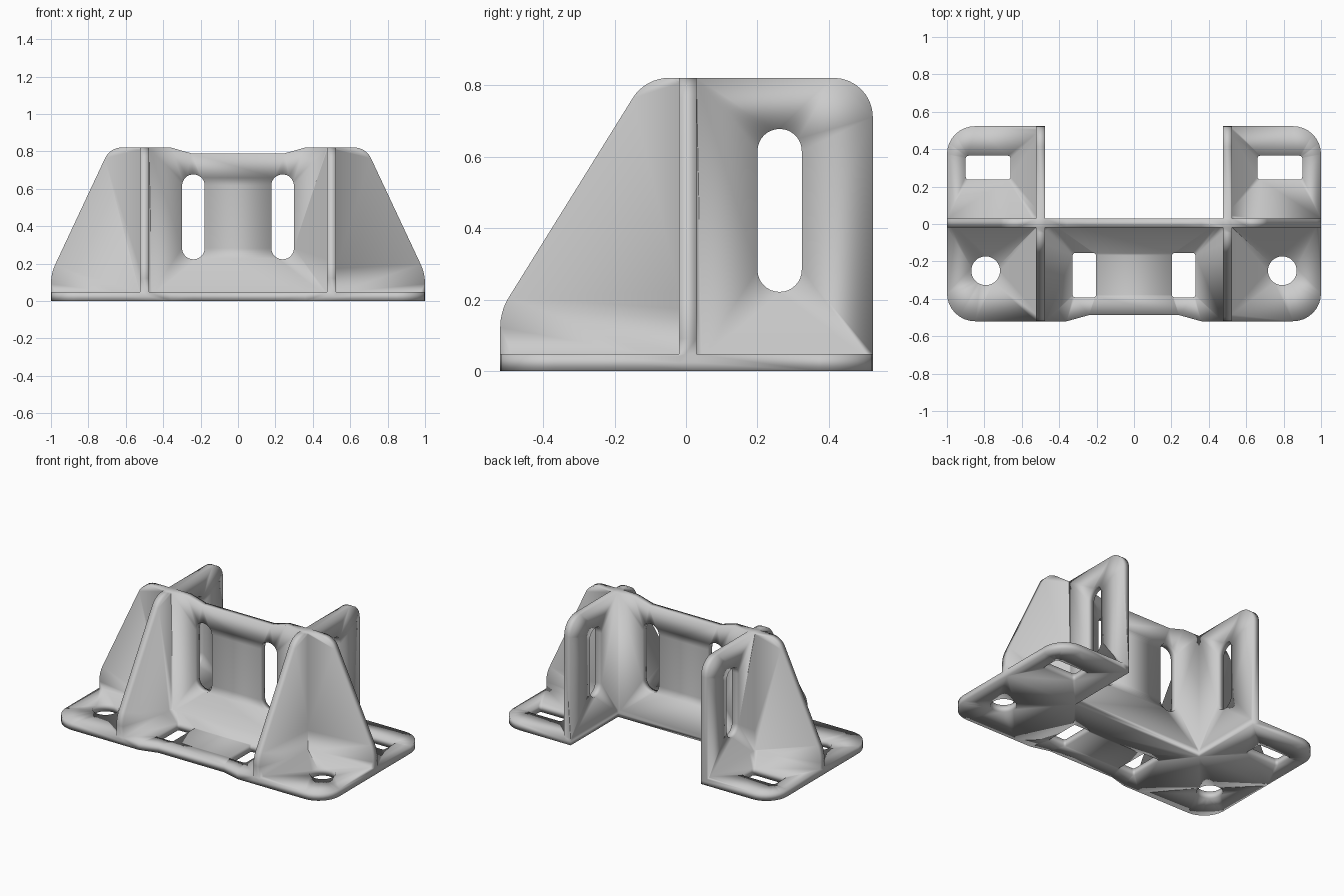
import bpy
import bmesh
import math
from mathutils import Vector

if "Cube" in bpy.data.objects:
    bpy.data.objects.remove(bpy.data.objects["Cube"])

T = 0.048                      # plate thickness
GI, GO = 0.476, 0.524          # inner and outer faces of the gussets
WF, WB = -0.019, 0.029         # front and back faces of the wall
TOP = 0.821                    # top of the upright plates
SINK = 0.024                   # upright plates start inside the base


def rounded(points, seg=8):
    """Outline from (u, v) or (u, v, fillet radius) corners."""
    out = []
    n = len(points)
    for i, p in enumerate(points):
        c = Vector(p[:2])
        if len(p) == 2:
            new = [c]
        else:
            r = p[2]
            a = (Vector(points[i - 1][:2]) - c).normalized()
            b = (Vector(points[(i + 1) % n][:2]) - c).normalized()
            half = a.angle(b) / 2
            mid = c + (a + b).normalized() * (r / math.sin(half))
            d = r / math.tan(half)
            s, e = c + a * d - mid, c + b * d - mid
            a0 = math.atan2(s.y, s.x)
            da = math.atan2(s.x * e.y - s.y * e.x, s.dot(e))
            new = [mid + Vector((math.cos(a0 + da * k / seg), math.sin(a0 + da * k / seg))) * r
                   for k in range(seg + 1)]
        for q in new:
            if not out or (q - out[-1]).length > 1e-4:
                out.append(q)
    if (out[0] - out[-1]).length < 1e-4:
        out.pop()
    return [(q.x, q.y) for q in out]


def opening(u0, u1, v0, v1, r, seg=8):
    """Rectangle, slot or circle, depending on the radius."""
    return rounded([(u0, v0, r), (u1, v0, r), (u1, v1, r), (u0, v1, r)], seg)


def mirrored(panel):
    return [[(-u, v) for u, v in loop] for loop in panel]


def plate(name, panels, place, lo, hi):
    """Thick plate from flat panels; each panel is an outline plus its holes."""
    bm = bmesh.new()
    for loops in panels:
        edges = []
        for loop in loops:
            vs = [bm.verts.new((u, v, 0)) for u, v in loop]
            edges += [bm.edges.new((vs[i - 1], vs[i])) for i in range(len(vs))]
        bmesh.ops.triangle_fill(bm, use_beauty=True, use_dissolve=False,
                                edges=edges, normal=(0, 0, 1))
    bmesh.ops.remove_doubles(bm, verts=bm.verts[:], dist=1e-5)
    faces = bm.faces[:]
    rim = [e for e in bm.edges if e.is_boundary]
    front = bm.verts[:]
    twin = {v: bm.verts.new((v.co.x, v.co.y, 1)) for v in front}
    for f in faces:
        bm.faces.new([twin[v] for v in f.verts])
    for e in rim:
        a, b = e.verts
        bm.faces.new((a, b, twin[b], twin[a]))
    for v in bm.verts:
        v.co = place(v.co.x, v.co.y, hi if v.co.z > 0.5 else lo)
    bmesh.ops.recalc_face_normals(bm, faces=bm.faces[:])
    me = bpy.data.meshes.new(name)
    bm.to_mesh(me)
    bm.free()
    ob = bpy.data.objects.new(name, me)
    bpy.context.collection.objects.link(ob)
    return ob


# Base plate: two front wings, two back tabs and the notched centre
wing = [rounded([(GI, -0.52), (1, -0.52, 0.15), (1, WB), (GI, WB)]),
        opening(0.716, 0.87, -0.327, -0.173, 0.077)]
tab = [rounded([(GI, WB), (1, WB), (1, 0.523, 0.15), (GI, 0.523)]),
       opening(0.66, 0.9, 0.237, 0.365, 0.015, 3)]
window = opening(0.203, 0.328, -0.392, -0.155, 0.013, 3)
centre = [[(-GI, -0.52), (-0.36, -0.52), (-0.24, -0.487), (0.24, -0.487),
           (0.36, -0.52), (GI, -0.52), (GI, WB), (-GI, WB)],
          window, mirrored([window])[0]]
base = plate("mounting_bracket", [wing, mirrored(wing), tab, mirrored(tab), centre],
             lambda u, v, w: (u, v, w), 0, T)

# Upright wall: sloped wings and a slotted, dipped centre
wall_wing = [rounded([(GI, SINK), (1, SINK), (1, 0.147, 0.25), (0.684, TOP, 0.10), (GI, TOP)])]
slot = opening(0.178, 0.299, 0.223, 0.677, 0.06)
wall_centre = [[(-GI, SINK), (GI, SINK), (GI, TOP), (0.36, TOP), (0.25, 0.79),
                (-0.25, 0.79), (-0.36, TOP), (-GI, TOP)],
               slot, mirrored([slot])[0]]
parts = [plate("upright_wall", [wall_wing, mirrored(wall_wing), wall_centre],
               lambda u, v, w: (u, w, v), WF, WB)]

# Gussets: sloped front and slotted back
gusset_front = [rounded([(WB, SINK), (-0.52, SINK), (-0.52, 0.168, 0.16),
                         (-0.114, TOP, 0.12), (WB, TOP)])]
gusset_back = [rounded([(WB, SINK), (0.523, SINK), (0.523, TOP, 0.11), (WB, TOP)]),
               opening(0.2, 0.324, 0.222, 0.678, 0.0615)]
for name, lo, hi in (("gusset_left", -GO, -GI), ("gusset_right", GI, GO)):
    parts.append(plate(name, [gusset_front, gusset_back],
                       lambda u, v, w: (w, u, v), lo, hi))

# Weld the plates into one moulded piece
bpy.context.view_layer.objects.active = base
base.select_set(True)
for part in parts:
    mod = base.modifiers.new("weld_" + part.name, 'BOOLEAN')
    mod.operation = 'UNION'
    mod.solver = 'EXACT'
    mod.object = part
    bpy.ops.object.modifier_apply(modifier=mod.name)
    bpy.data.objects.remove(part)

# Soft, moulded shading across all the rims
base.data.polygons.foreach_set("use_smooth", [True] * len(base.data.polygons))
base.data.update()
